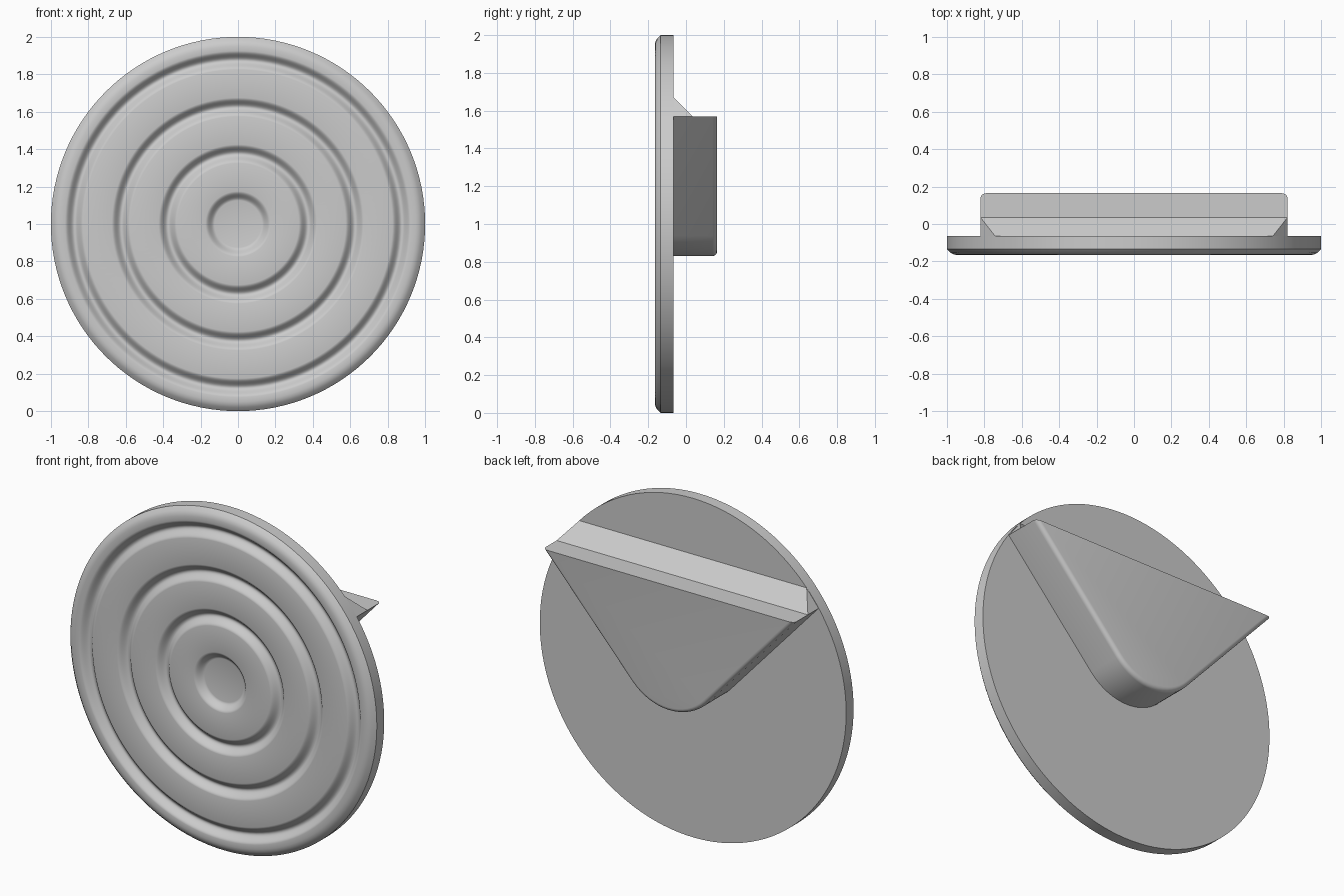
import bpy, bmesh, math

cube = bpy.data.objects.get("Cube")
if cube:
    bpy.data.objects.remove(cube)

FRONT, SEAM, BACK = -0.165, -0.065, 0.165   # y planes
MID, TOP = 1.0, 1.57                        # disc centre and bracket top (z)

grey = bpy.data.materials.new("light_grey")
grey.use_nodes = True
colour = (0.6, 0.6, 0.6, 1)
grey.diffuse_color = colour
grey.node_tree.nodes["Principled BSDF"].inputs["Base Color"].default_value = colour


def finish(bm, name):
    bmesh.ops.remove_doubles(bm, verts=bm.verts, dist=1e-5)
    bmesh.ops.recalc_face_normals(bm, faces=bm.faces)
    mesh = bpy.data.meshes.new(name)
    bm.to_mesh(mesh)
    bm.free()
    obj = bpy.data.objects.new(name, mesh)
    bpy.context.collection.objects.link(obj)
    mesh.materials.append(grey)
    bpy.ops.object.select_all(action="DESELECT")
    obj.select_set(True)
    bpy.context.view_layer.objects.active = obj
    bpy.ops.object.shade_smooth_by_angle(angle=math.radians(30))
    return obj


# Disc: lathed profile with a central dish and three rounded ring grooves
DEPTH, HALF, STEPS = 0.036, 0.05, 16
profile = [(0, FRONT + DEPTH)]
for i in range(STEPS // 2 + 1):
    t = i / (STEPS // 2)
    profile.append((0.125 + HALF * t, FRONT + DEPTH * (1 + math.cos(math.pi * t)) / 2))
for ring in (0.375, 0.625, 0.875):
    for i in range(STEPS + 1):
        t = 2 * i / STEPS - 1
        profile.append((ring + HALF * t, FRONT + DEPTH * (1 + math.cos(math.pi * t)) / 2))
profile += [(0.95, FRONT), (0.965, FRONT + 0.003), (0.98, FRONT + 0.011),
            (1, FRONT + 0.031), (1, SEAM), (0, SEAM)]

bm = bmesh.new()
verts = [bm.verts.new((r, y, MID)) for r, y in profile]
edges = [bm.edges.new(pair) for pair in zip(verts, verts[1:])]
bmesh.ops.spin(bm, geom=verts + edges, cent=(0, 0, MID), axis=(0, 1, 0),
               angle=math.tau, steps=128)
bmesh.ops.dissolve_degenerate(bm, dist=1e-5, edges=bm.edges)
finish(bm, "ringed_disc")


# Bracket: triangle with a rounded lower corner, back rim eased on its two sides
TIP, RADIUS, LOW = 0.82, 0.33, 0.83
SLOPE = math.radians(47.7)


def outline(inset, y):
    r = RADIUS - inset
    tip = TIP - inset / math.sin(SLOPE)
    points = [(-tip, y, TOP)]
    for i in range(17):
        a = SLOPE * (i / 8 - 1)
        points.append((r * math.sin(a), y, LOW + RADIUS - r * math.cos(a)))
    return points + [(tip, y, TOP)]


EASE = 0.025
sections = [outline(0, SEAM)]
for i in range(6):
    a = math.pi / 2 * i / 5
    sections.append(outline(EASE * (1 - math.cos(a)), BACK - EASE * (1 - math.sin(a))))

bm = bmesh.new()
loops = [[bm.verts.new(p) for p in s] for s in sections]
for a, b in zip(loops, loops[1:]):
    for i in range(len(a)):
        j = (i + 1) % len(a)
        bm.faces.new((a[i], a[j], b[j], b[i]))
bm.faces.new(loops[0])
bm.faces.new(loops[-1])
finish(bm, "back_bracket")


# Sloped gusset joining the bracket top to the disc, ends following the disc rim
RISE = 0.1
bm = bmesh.new()
ends = []
for side in (-1, 1):
    ends.append([bm.verts.new(p) for p in (
        (side * TIP, SEAM, TOP),
        (side * TIP, SEAM + RISE, TOP),
        (side * 0.742, SEAM, TOP + RISE))])
for end in ends:
    bm.faces.new(end)
for i in range(3):
    j = (i + 1) % 3
    bm.faces.new((ends[0][i], ends[0][j], ends[1][j], ends[1][i]))
finish(bm, "top_gusset")
